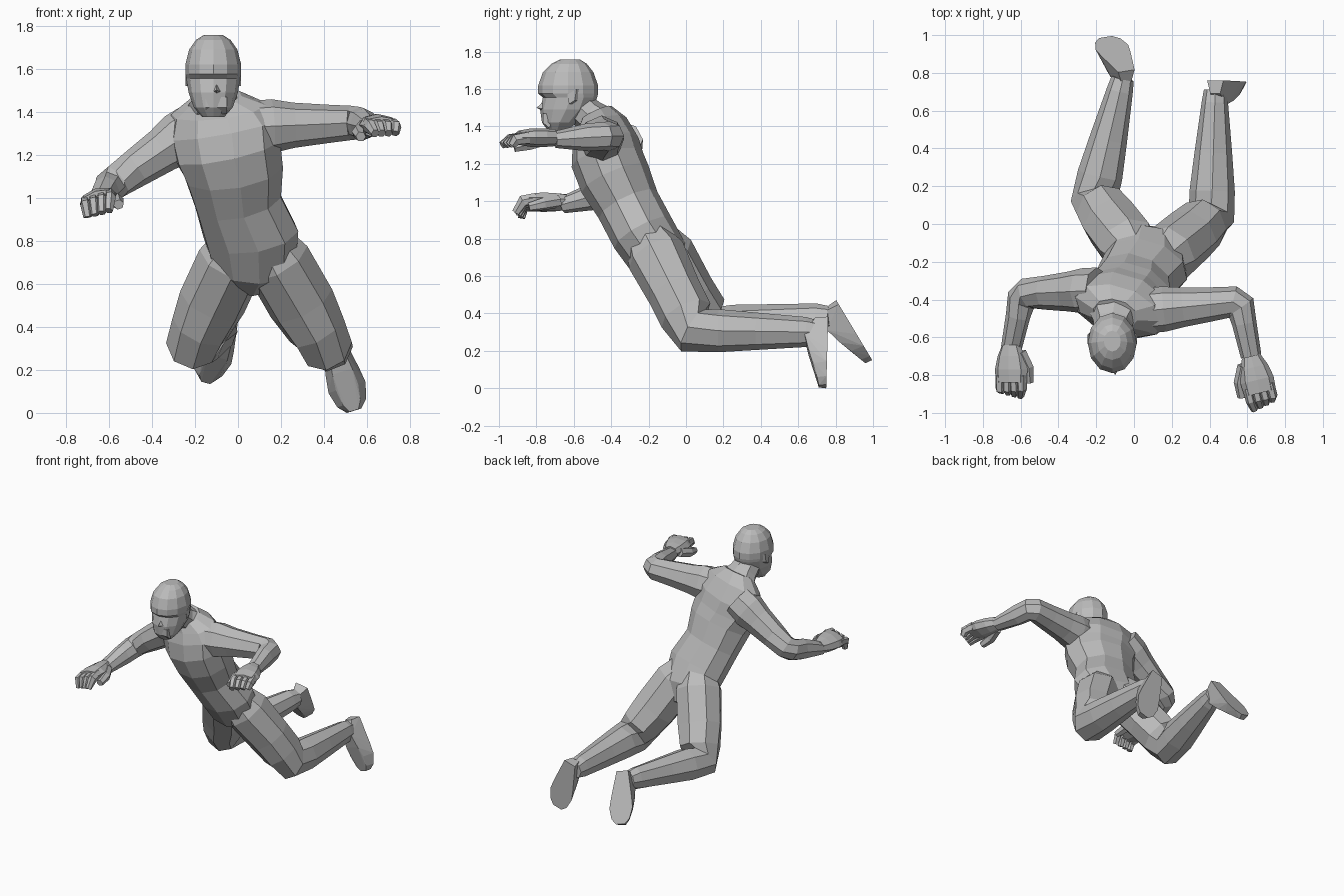
import bpy, bmesh, math
from mathutils import Vector

cube = bpy.data.objects.get("Cube")
if cube:
    bpy.data.objects.remove(cube, do_unlink=True)

shade = 0.5
grey = bpy.data.materials.new("plain grey")
grey.use_nodes = True
grey.diffuse_color = (shade, shade, shade, 1)
grey.node_tree.nodes["Principled BSDF"].inputs["Base Color"].default_value = grey.diffuse_color
ACROSS = Vector((1, 0, 0))
UP = Vector((0, 0, 1))


def finish(name, bm):
    """Turn a bmesh into a grey, flat shaded object."""
    bmesh.ops.recalc_face_normals(bm, faces=bm.faces)
    mesh = bpy.data.meshes.new(name)
    bm.to_mesh(mesh)
    bm.free()
    mesh.materials.append(grey)
    obj = bpy.data.objects.new(name, mesh)
    bpy.context.collection.objects.link(obj)
    return obj


def loft(name, centres, widths, depths, side=ACROSS, sides=8, axis=None):
    """Skin elliptical rings set square to the path, or to a fixed axis."""
    bm = bmesh.new()
    centres = [Vector(c) for c in centres]
    last = len(centres) - 1
    loops = []
    for i, (centre, width, depth) in enumerate(zip(centres, widths, depths)):
        before = centre - centres[max(i - 1, 0)]
        after = centres[min(i + 1, last)] - centre
        along = axis or (before.normalized() + after.normalized()).normalized()
        wide = (side - along * side.dot(along)).normalized()
        deep = along.cross(wide)
        angles = [math.tau * k / sides for k in range(sides)]
        loops.append([bm.verts.new(centre + wide * width * math.cos(a) + deep * depth * math.sin(a))
                      for a in angles])
    for low, high in zip(loops, loops[1:]):
        for k in range(sides):
            n = (k + 1) % sides
            bm.faces.new((low[k], low[n], high[n], high[k]))
    bm.faces.new(loops[0])
    bm.faces.new(loops[-1])
    return finish(name, bm)


def hull(name, points):
    """Wrap points in a closed faceted shape."""
    bm = bmesh.new()
    for point in points:
        bm.verts.new(point)
    bmesh.ops.convex_hull(bm, input=bm.verts)
    return finish(name, bm)


def limb(name, root, joint, tip, steps, widths, depths, side):
    """Two bones: steps up to one lie on the first, the rest on the second."""
    root, joint, tip = Vector(root), Vector(joint), Vector(tip)
    path = [root.lerp(joint, s) if s <= 1 else joint.lerp(tip, s - 1) for s in steps]
    return loft(name, path, widths, depths, side)


def leg(name, hip, knee, ankle):
    limb(name, hip, knee, ankle, (-0.25, 0, 0.5, 0.8, 1, 1.2, 1.5, 1.9, 2),
         (0.12, 0.16, 0.16, 0.14, 0.125, 0.12, 0.1, 0.07, 0.06),
         (0.12, 0.16, 0.145, 0.145, 0.13, 0.115, 0.1, 0.08, 0.06), ACROSS)


def arm(name, shoulder, elbow, wrist):
    limb(name, shoulder, elbow, wrist, (0, 0.2, 0.4, 0.7, 0.93, 1.1, 1.4, 2),
         (0.12, 0.125, 0.105, 0.09, 0.08, 0.075, 0.075, 0.045),
         (0.12, 0.12, 0.105, 0.09, 0.085, 0.08, 0.065, 0.055), UP)


def foot(name, heel, toe):
    """Flat sole from heel to toe with a sloping instep above it."""
    heel, toe = Vector(heel), Vector(toe)
    forward = (toe - heel).normalized()
    side = (ACROSS - forward * forward.x).normalized()
    instep = forward.cross(side)
    points = []
    for step, width, height in ((0, 0.045, 0.07), (0.25, 0.06, 0.125), (0.5, 0.08, 0.1),
                                (0.7, 0.09, 0.07), (0.9, 0.07, 0.05), (1, 0.035, 0.04)):
        for way in (-width, width):
            sole = heel.lerp(toe, step) + side * way
            points += [sole, sole - side * way * 0.4 + instep * height]
    hull(name, points)


def hand(name, wrist, forward, thumb_side, tilt, curl):
    """Palm, four fingers and a thumb, laid out from the wrist."""
    wrist, forward = Vector(wrist), Vector(forward).normalized()
    side = (forward.cross(UP) * thumb_side + UP * tilt).normalized()

    def at(reach, offset, rise):
        return wrist + forward * reach + side * offset + UP * rise

    loft(name + "_palm", [at(reach, 0, 0.01) for reach in (0, 0.06, 0.13, 0.2)],
         (0.05, 0.075, 0.09, 0.085), (0.045, 0.05, 0.05, 0.038), side)
    for i in range(4):
        offset = 0.06 - 0.04 * i
        length = 0.29 - 0.01 * i - curl / 3
        path = [at(0.16, offset, 0.01), at(0.23, offset, 0), at(length, offset * 0.85, -curl)]
        loft(f"{name}_finger_{i + 1}", path, (0.026, 0.026, 0.02), (0.035, 0.034, 0.022), side, 6)
    size = (0.034, 0.034, 0.024)
    path = [at(0.04, 0.05, 0), at(0.12, 0.09, -0.025), at(0.2, 0.1, -0.045)]
    loft(name + "_thumb", path, size, size, side, 6)


# Torso, leaning forward with the right shoulder drawn back
spine = [(0.06, -0.07, 0.59), (0.07, -0.14, 0.69), (0.06, -0.23, 0.83), (0, -0.31, 0.98),
         (-0.02, -0.38, 1.12), (-0.05, -0.42, 1.22), (-0.07, -0.43, 1.32),
         (-0.09, -0.45, 1.41), (-0.1, -0.48, 1.47)]
loft("torso", spine,
     (0.08, 0.2, 0.23, 0.21, 0.24, 0.26, 0.27, 0.23, 0.12),
     (0.08, 0.16, 0.17, 0.17, 0.19, 0.19, 0.17, 0.13, 0.09),
     Vector((1, -0.25, 0)), 10)
loft("neck", [(-0.1, -0.43, 1.4), (-0.11, -0.52, 1.46), (-0.12, -0.6, 1.53)],
     (0.16, 0.105, 0.09), (0.1, 0.09, 0.09))

# Head: level rings from chin to crown, stepped in beneath the brow
face_x = -0.115
heights = (1.375, 1.42, 1.49, 1.555, 1.575, 1.62, 1.69, 1.735, 1.757)
shifts = (-0.69, -0.675, -0.64, -0.62, -0.63, -0.63, -0.63, -0.625, -0.62)
loft("head", [(face_x, y, z) for y, z in zip(shifts, heights)],
     (0.05, 0.09, 0.115, 0.125, 0.13, 0.13, 0.112, 0.08, 0.045),
     (0.045, 0.095, 0.14, 0.145, 0.16, 0.16, 0.135, 0.095, 0.055),
     ACROSS, 12, UP)
nose_x = -0.1
hull("nose", [(nose_x, -0.74, 1.55), (nose_x, -0.8, 1.5), (nose_x, -0.74, 1.47),
              (nose_x - 0.035, -0.74, 1.49), (nose_x + 0.035, -0.74, 1.49)])
hull("mouth", [(nose_x + dx, y, z) for dx in (-0.05, 0.05)
               for y, z in ((-0.7, 1.47), (-0.765, 1.47), (-0.765, 1.42), (-0.73, 1.39))])
for name, way in (("right_ear", -1), ("left_ear", 1)):
    hull(name, [(face_x + way * (0.115 + out), y - out, z) for out in (0, 0.015)
                for y, z in ((-0.62, 1.57), (-0.61, 1.52), (-0.57, 1.6), (-0.58, 1.54))])

# Arms and hands
arm("right_arm", (-0.19, -0.35, 1.33), (-0.59, -0.37, 1.06), (-0.65, -0.66, 0.98))
arm("left_arm", (0.06, -0.46, 1.33), (0.56, -0.41, 1.35), (0.62, -0.7, 1.33))
hand("right_hand", (-0.65, -0.64, 0.985), (0, -1, 0), -1, 0.3, 0.06)
hand("left_hand", (0.62, -0.7, 1.33), (0.25, -1, 0), 1, 0, 0.03)

# Legs bent at the knee, with the feet pointing down
leg("right_leg", (-0.03, -0.11, 0.71), (-0.21, 0.13, 0.32), (-0.06, 0.77, 0.38))
leg("left_leg", (0.18, -0.16, 0.71), (0.41, 0.04, 0.31), (0.43, 0.71, 0.3))
foot("right_foot", (-0.04, 0.81, 0.46), (-0.15, 0.99, 0.16))
foot("left_foot", (0.43, 0.76, 0.37), (0.54, 0.75, 0.01))
